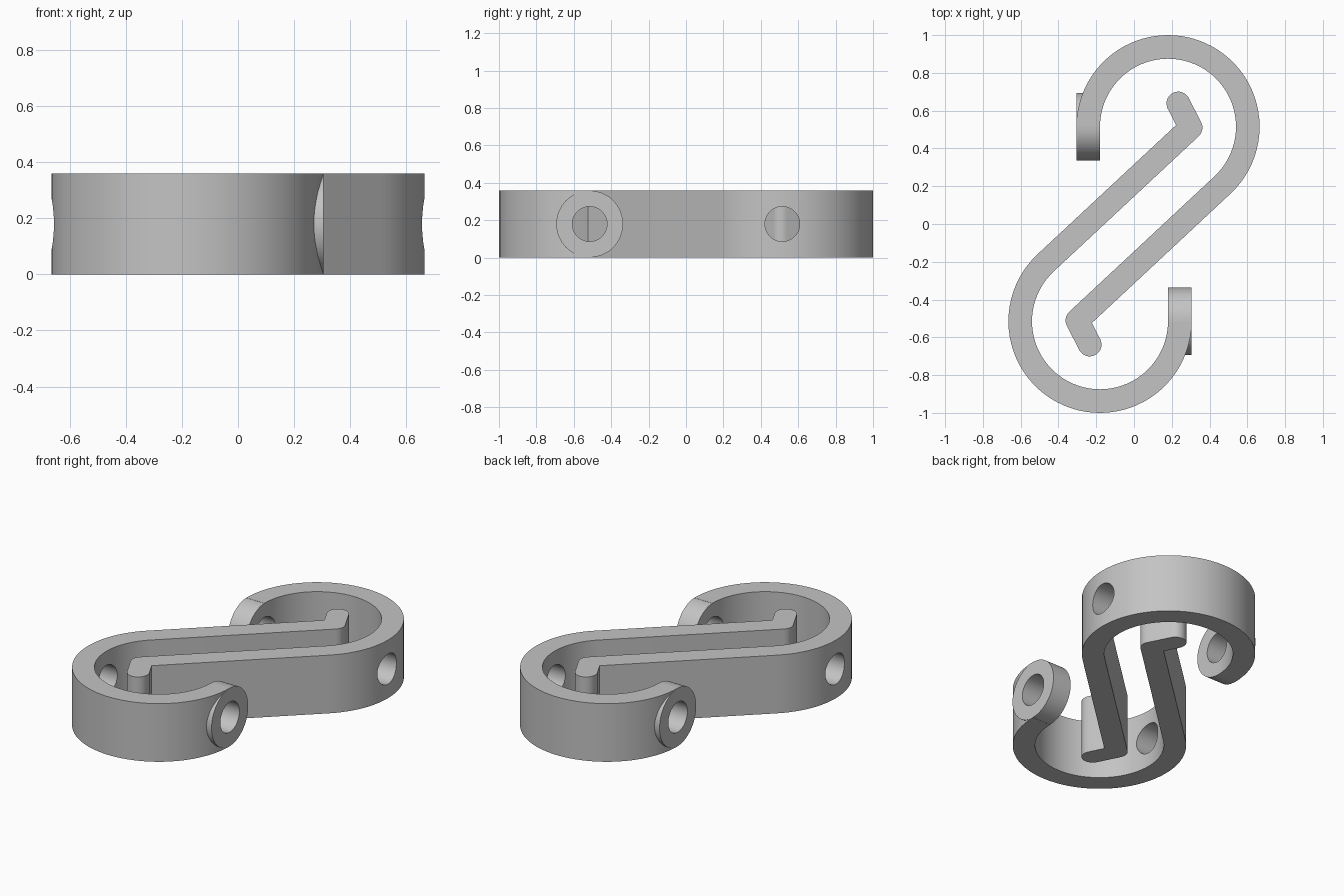
import bpy, bmesh, math
from mathutils import Vector

if "Cube" in bpy.data.objects:
    bpy.data.objects.remove(bpy.data.objects["Cube"])

H = 0.359                      # height of the band
C = Vector((0.18, 0.515))      # centre of the ring
R_OUT, R_IN = 0.485, 0.36
W = (R_OUT - R_IN) / 2         # half thickness of the band
BAR = 43                       # angle of the straight bar, degrees

grey = bpy.data.materials.new("plain grey")
grey.diffuse_color = (0.55, 0.55, 0.55, 1)
grey.use_nodes = True
grey.node_tree.nodes["Principled BSDF"].inputs["Base Color"].default_value = grey.diffuse_color


def polar(deg, r=1):
    return Vector((math.cos(math.radians(deg)), math.sin(math.radians(deg)))) * r


def arc(centre, r, a0, a1, n):
    return [centre + polar(a0 + (a1 - a0) * i / n, r) for i in range(n + 1)]


def cylinder_x(name, r, x0, x1, sides=64):
    bpy.ops.mesh.primitive_cylinder_add(
        vertices=sides, radius=r, depth=x1 - x0,
        location=((x0 + x1) / 2, C.y, H / 2), rotation=(0, math.pi / 2, 0))
    ob = bpy.context.object
    ob.name = name
    return ob


def boolean(target, tool, operation):
    bpy.ops.object.select_all(action='DESELECT')
    bpy.context.view_layer.objects.active = target
    target.select_set(True)
    mod = target.modifiers.new("bool", 'BOOLEAN')
    mod.operation, mod.solver, mod.object = operation, 'EXACT', tool
    bpy.ops.object.modifier_apply(modifier=mod.name)
    bpy.data.objects.remove(tool)


# Band outline: ring, straight bar, elbow and rounded latch tip
bar_end = C + polar(BAR - 90, (R_OUT + R_IN) / 2)
elbow = bar_end - polar(BAR, 1.05)
tip_angle = -63
tip = elbow + polar(tip_angle, 0.144)
n, m = polar(BAR - 90), polar(tip_angle + 90)
corner = elbow + (n + m) * (W / (1 + n.dot(m)))
outline = arc(C, R_OUT, 180, BAR - 90, 48)
outline.append(corner)
outline += arc(tip, W, tip_angle + 90, tip_angle - 90, 16)
outline += arc(elbow, W, tip_angle + 270, BAR + 90, 8)
outline += arc(C, R_IN, BAR - 90, 180, 48)

bm = bmesh.new()
base = bm.faces.new([bm.verts.new((p.x, p.y, 0)) for p in outline])
top = bmesh.ops.extrude_face_region(bm, geom=[base])
bmesh.ops.translate(bm, vec=(0, 0, H),
                    verts=[g for g in top["geom"] if isinstance(g, bmesh.types.BMVert)])
bmesh.ops.recalc_face_normals(bm, faces=bm.faces)
mesh = bpy.data.meshes.new("hook_half")
bm.to_mesh(mesh)
bm.free()
half = bpy.data.objects.new("upper_hook_half", mesh)
bpy.context.collection.objects.link(half)

# Round eye at the open end, then holes through the eye and the opposite wall
boolean(half, cylinder_x("eye", 0.1785, -0.305, -0.18), 'UNION')
boolean(half, cylinder_x("eye_hole", 0.093, -0.40, -0.08, 48), 'DIFFERENCE')
boolean(half, cylinder_x("wall_hole", 0.093, 0.45, 0.75, 48), 'DIFFERENCE')

half.data.materials.clear()
half.data.materials.append(grey)
for p in half.data.polygons:
    p.material_index = 0
bpy.ops.object.shade_smooth_by_angle(angle=math.radians(30))

# Matching half, turned half a revolution
other = half.copy()
other.data = half.data.copy()
other.name = "lower_hook_half"
other.rotation_euler.z = math.pi
bpy.context.collection.objects.link(other)
